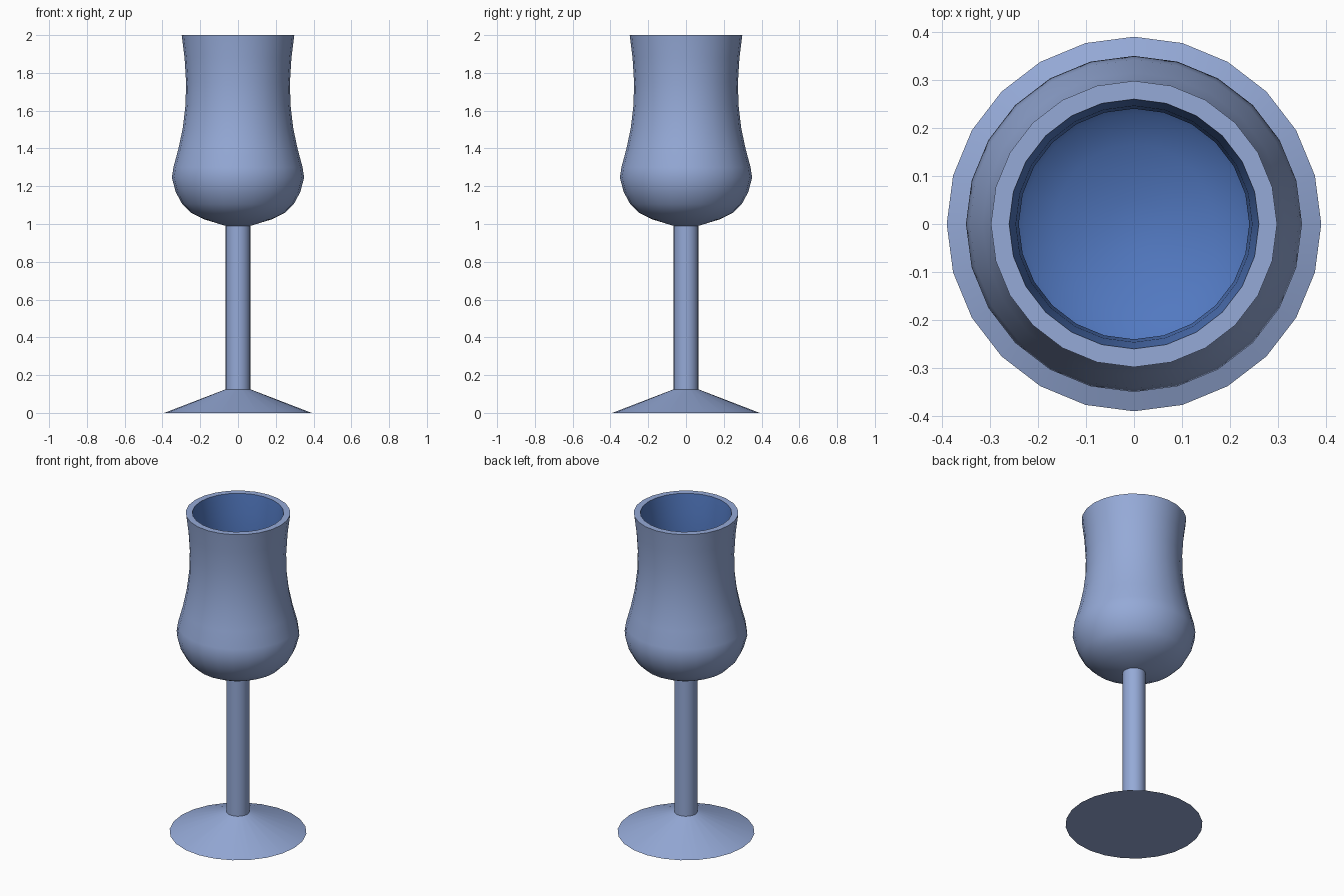
import bpy, bmesh, math

if "Cube" in bpy.data.objects:
    bpy.data.objects.remove(bpy.data.objects["Cube"])

SIDES = 24


def material(name, colour):
    m = bpy.data.materials.new(name)
    m.diffuse_color = (*colour, 1)
    m.use_nodes = True
    m.node_tree.nodes["Principled BSDF"].inputs["Base Color"].default_value = m.diffuse_color
    return m


outer_glass = material("pale blue glass", (0.30, 0.40, 0.68))
inner_glass = material("deep blue inside", (0.084, 0.19, 0.53))


def lathe(name, profile, mats, inside_from=None, cap_start=True, cap_end=True):
    """Spin (radius, z) points round z; segments from inside_from use material 1."""
    bm = bmesh.new()
    rings = [[bm.verts.new((r * math.cos(2 * math.pi * j / SIDES),
                            r * math.sin(2 * math.pi * j / SIDES), z))
              for j in range(SIDES)] for r, z in profile]
    inside = len(profile) if inside_from is None else inside_from
    for i in range(len(rings) - 1):
        a, b = rings[i], rings[i + 1]
        for j in range(SIDES):
            k = (j + 1) % SIDES
            f = bm.faces.new((a[j], a[k], b[k], b[j]))
            f.material_index = 1 if i >= inside else 0
    if cap_start:
        bm.faces.new(rings[0][::-1])
    if cap_end:
        f = bm.faces.new(rings[-1])
        f.material_index = 1 if inside_from is not None else 0
    me = bpy.data.meshes.new(name)
    bm.to_mesh(me)
    bm.free()
    for m in mats:
        me.materials.append(m)
    ob = bpy.data.objects.new(name, me)
    bpy.context.collection.objects.link(ob)
    bpy.ops.object.select_all(action='DESELECT')
    ob.select_set(True)
    bpy.context.view_layer.objects.active = ob
    bpy.ops.object.shade_smooth_by_angle(angle=math.radians(40))
    return ob


# Conical foot and straight stem
lathe("foot", [(0.39, 0), (0.065, 0.125)], [outer_glass], cap_end=False)
lathe("stem", [(0.065, 0.125), (0.065, 0.99)], [outer_glass],
      cap_start=False, cap_end=False)

# Bowl: outside going up, across the rim, then down the inside
outside = [(0.065, 0.99), (0.18, 1.025), (0.25, 1.06), (0.295, 1.105),
           (0.33, 1.17), (0.35, 1.245), (0.342, 1.30), (0.315, 1.40),
           (0.292, 1.51), (0.278, 1.63), (0.275, 1.75), (0.283, 1.88),
           (0.298, 2.0)]
inside = [(0.26, 2.0), (0.246, 1.88), (0.24, 1.75), (0.243, 1.63),
          (0.256, 1.51), (0.278, 1.40), (0.303, 1.30), (0.311, 1.245),
          (0.295, 1.18), (0.266, 1.13), (0.23, 1.095), (0.165, 1.062),
          (0.055, 1.03)]
lathe("bowl", outside + inside, [outer_glass, inner_glass],
      inside_from=len(outside))
